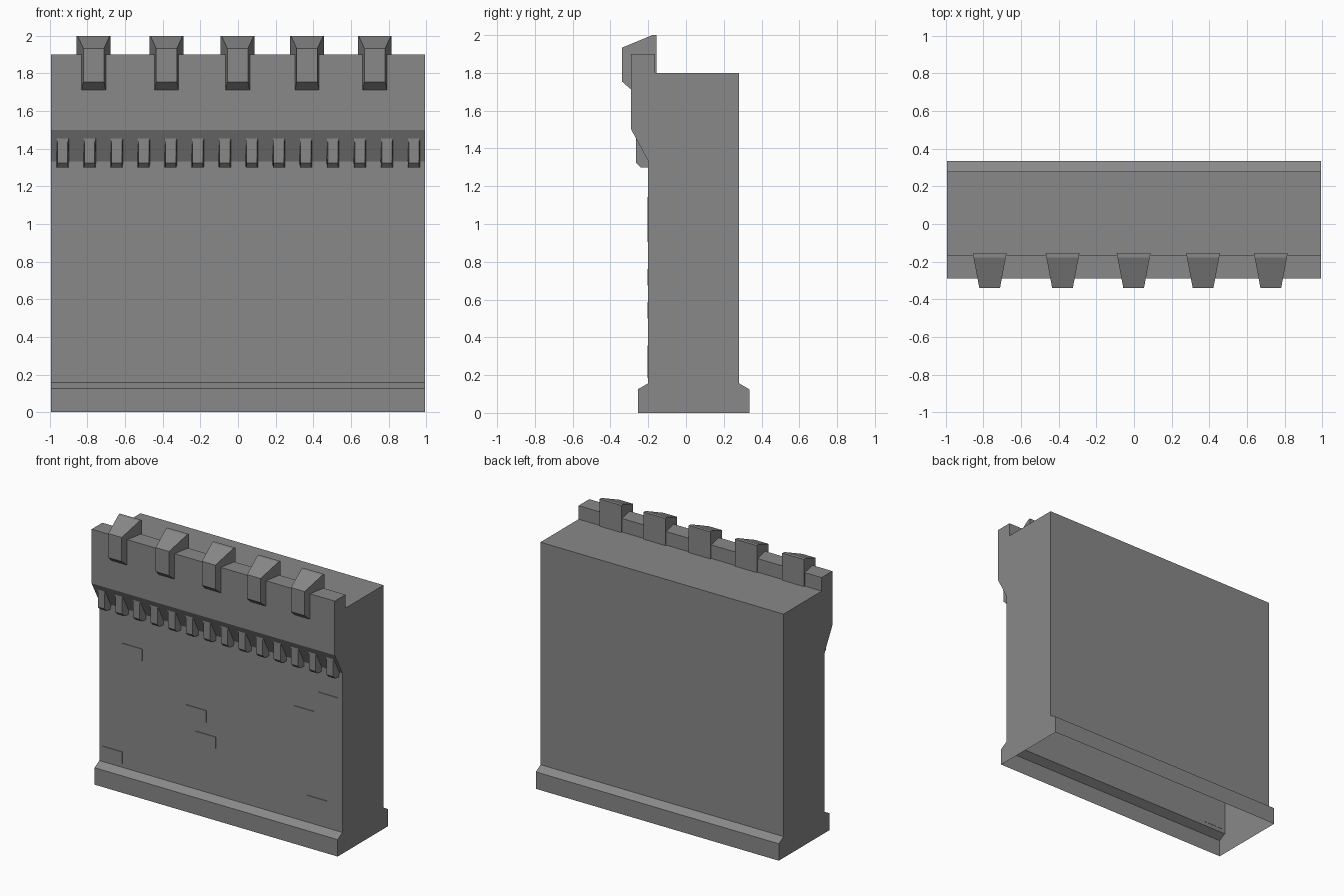
import bpy, bmesh

if "Cube" in bpy.data.objects:
    bpy.data.objects.remove(bpy.data.objects["Cube"])

stone = bpy.data.materials.new("grey_stone")
stone.diffuse_color = (0.25, 0.25, 0.25, 1)
stone.use_nodes = True
stone.node_tree.nodes["Principled BSDF"].inputs["Base Color"].default_value = stone.diffuse_color

def prism(name, profile, cx=0.0, open_edges=()):
    """Extrude a (y, z, half width) profile along x, skipping the listed edges."""
    bm = bmesh.new()
    left = [bm.verts.new((cx - w, y, z)) for y, z, w in profile]
    right = [bm.verts.new((cx + w, y, z)) for y, z, w in profile]
    bm.faces.new(left)
    bm.faces.new(right[::-1])
    n = len(profile)
    for i in range(n):
        if i not in open_edges:
            j = (i + 1) % n
            bm.faces.new((left[j], left[i], right[i], right[j]))
    # profiles run counter-clockwise seen from +x, so flip to face outward
    bmesh.ops.reverse_faces(bm, faces=bm.faces[:])
    mesh = bpy.data.meshes.new(name)
    bm.to_mesh(mesh)
    bm.free()
    mesh.materials.append(stone)
    obj = bpy.data.objects.new(name, mesh)
    bpy.context.collection.objects.link(obj)
    return obj

# Wall with plinth, walkway and overhanging parapet; the underside is open
W = 0.993
wall = [(-0.255, 0), (0.335, 0), (0.335, 0.125), (0.28, 0.157), (0.28, 1.8),
        (-0.165, 1.8), (-0.165, 1.9), (-0.29, 1.9), (-0.29, 1.5),
        (-0.2, 1.333), (-0.2, 0.157), (-0.255, 0.125)]
prism("wall", [(y, z, W) for y, z in wall], open_edges=(0,))

# Merlons, tapering towards the front
def merlon_width(y):
    return 0.09 - 0.035 * (-0.155 - y) / 0.185

merlon = [(-0.155, 1.8), (-0.155, 2.0), (-0.178, 2.0), (-0.34, 1.933),
          (-0.34, 1.755), (-0.288, 1.71)]
for i, x in enumerate((-0.767, -0.38, -0.002, 0.367, 0.727)):
    prism(f"merlon_{i}", [(y, z, merlon_width(y)) for y, z in merlon], x)

# Corbels under the overhang
corbel = [(-0.198, 1.3, 0.032), (-0.198, 1.453, 0.036), (-0.265, 1.455, 0.033),
          (-0.265, 1.435, 0.027), (-0.265, 1.325, 0.027), (-0.24, 1.3, 0.029)]
for i in range(14):
    prism(f"corbel_{i}", corbel, -0.932 + i * 0.1436)

# Raised bricks on the front
bricks = [(-0.722, 1.032), (0.876, 1.1), (0.68, 0.947), (-0.2, 0.718),
          (-0.123, 0.543), (0.786, 0.314), (-0.887, 0.229)]
for i, (x, z) in enumerate(bricks):
    a, b = z - 0.043, z + 0.043
    prism(f"brick_{i}", [(-0.198, a, 0.083), (-0.198, b, 0.083),
                         (-0.205, b, 0.083), (-0.205, a, 0.083)], x)
